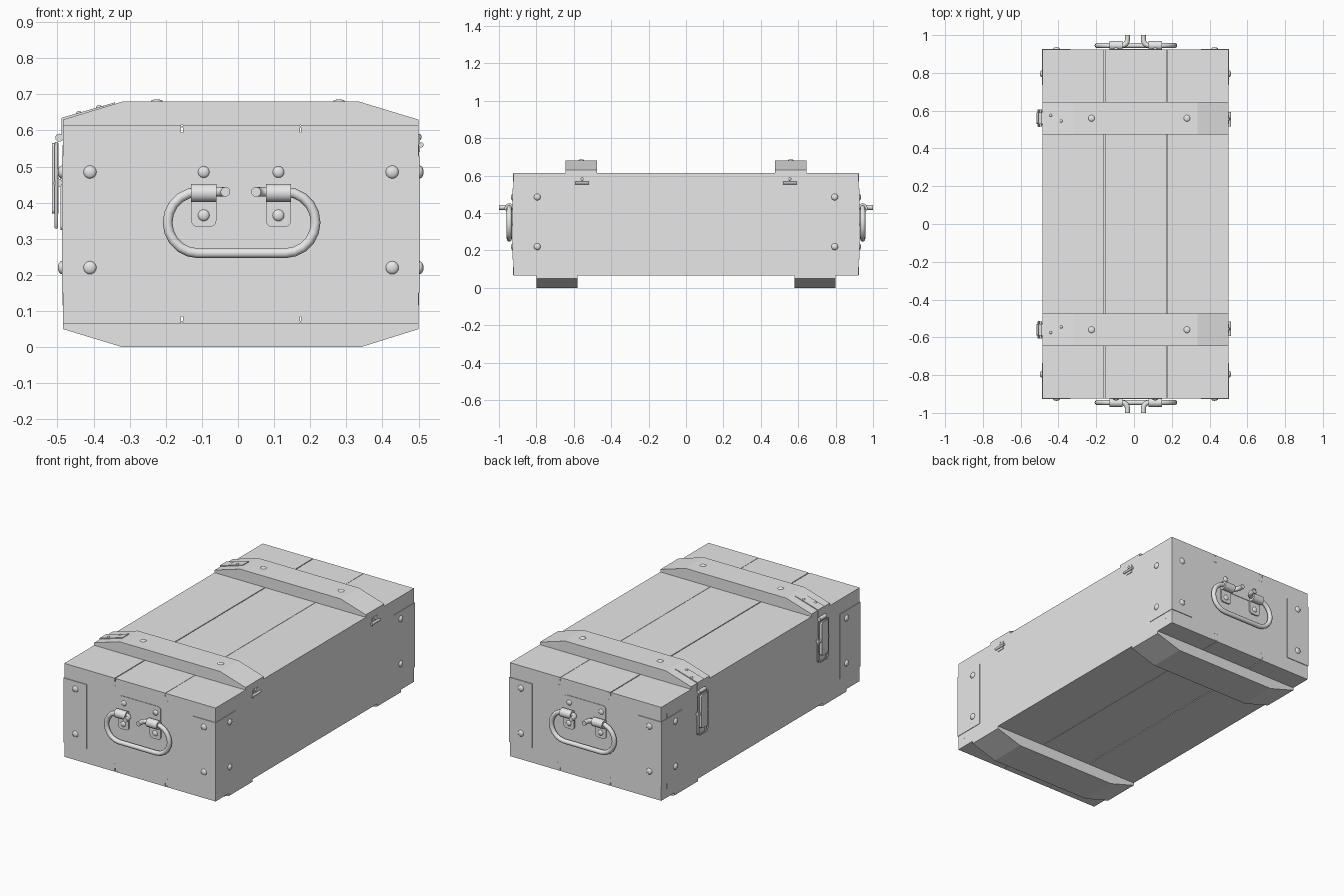
import bpy, bmesh, math
from mathutils import Vector, Matrix

if "Cube" in bpy.data.objects:
    bpy.data.objects.remove(bpy.data.objects["Cube"])

grey = bpy.data.materials.new("plain_grey")
grey.use_nodes = True
grey.diffuse_color = (0.8, 0.8, 0.8, 1)
grey.node_tree.nodes["Principled BSDF"].inputs["Base Color"].default_value = (0.8, 0.8, 0.8, 1)


def finish(name, bm, smooth=False):
    bmesh.ops.recalc_face_normals(bm, faces=bm.faces)
    mesh = bpy.data.meshes.new(name)
    bm.to_mesh(mesh)
    bm.free()
    mesh.materials.append(grey)
    obj = bpy.data.objects.new(name, mesh)
    bpy.context.collection.objects.link(obj)
    if smooth:
        bpy.ops.object.select_all(action='DESELECT')
        obj.select_set(True)
        bpy.context.view_layer.objects.active = obj
        bpy.ops.object.shade_smooth_by_angle(angle=math.radians(40))
    return obj


def box(name, xs, ys, zs, round_axis=None, radius=0.0):
    """Box between limits; optionally round the edges parallel to one axis."""
    bm = bmesh.new()
    bmesh.ops.create_cube(bm, size=1)
    for v in bm.verts:
        v.co = [(sum(r) / 2) + c * abs(r[1] - r[0]) for c, r in zip(v.co, (xs, ys, zs))]
    if round_axis is not None:
        edges = [e for e in bm.edges
                 if abs((e.verts[0].co - e.verts[1].co).normalized()[round_axis]) > 0.9]
        bmesh.ops.bevel(bm, geom=edges, offset=radius, segments=4, profile=0.5, affect='EDGES')
    return finish(name, bm)


def prism(name, profile, y0, y1):
    """Extrude an x-z outline along y."""
    bm = bmesh.new()
    face = bm.faces.new([bm.verts.new((x, y0, z)) for x, z in profile])
    new = bmesh.ops.extrude_face_region(bm, geom=[face])["geom"]
    bmesh.ops.translate(bm, verts=[g for g in new if isinstance(g, bmesh.types.BMVert)],
                        vec=(0, y1 - y0, 0))
    return finish(name, bm)


def dome(name, at, normal, radius, height):
    """Flattened rivet head sitting on a surface."""
    bm = bmesh.new()
    bmesh.ops.create_uvsphere(bm, u_segments=16, v_segments=8, radius=1)
    turn = Vector((0, 0, 1)).rotation_difference(Vector(normal)).to_matrix().to_4x4()
    bm.transform(Matrix.Translation(at) @ turn @ Matrix.Diagonal((radius, radius, height, 1)))
    finish(name, bm, True)


def rod(name, at, axis, radius, length):
    bm = bmesh.new()
    bmesh.ops.create_cone(bm, cap_ends=True, segments=20, radius1=radius, radius2=radius, depth=length)
    turn = Vector((0, 0, 1)).rotation_difference(Vector(axis)).to_matrix().to_4x4()
    bm.transform(Matrix.Translation(at) @ turn)
    finish(name, bm, True)


def wire(name, points, radius, closed=False):
    """Round wire along a path, turned into a mesh."""
    curve = bpy.data.curves.new(name, 'CURVE')
    curve.dimensions = '3D'
    curve.bevel_depth, curve.bevel_resolution, curve.use_fill_caps = radius, 4, True
    line = curve.splines.new('POLY')
    line.points.add(len(points) - 1)
    line.use_cyclic_u = closed
    for p, co in zip(line.points, points):
        p.co = (*co, 1)
    temp = bpy.data.objects.new(name + "_path", curve)
    bpy.context.collection.objects.link(temp)
    bpy.context.view_layer.update()
    mesh = temp.evaluated_get(bpy.context.evaluated_depsgraph_get()).to_mesh()
    bm = bmesh.new()
    bm.from_mesh(mesh)
    bpy.data.objects.remove(temp)
    finish(name, bm, True)


def arc(cx, cz, r, a0, a1, n=10):
    angles = [math.radians(a0 + (a1 - a0) * i / n) for i in range(n + 1)]
    return [(cx + r * math.cos(a), cz + r * math.sin(a)) for a in angles]


LEFT, RIGHT, END = -0.485, 0.5, 0.923
LOW, HIGH = 0.065, 0.615

# Crate core with separate lid and floor planks
box("crate_body", (LEFT, RIGHT), (-END, END), (LOW + 0.02, HIGH - 0.02))
for label, z in (("lid", (HIGH - 0.02, HIGH)), ("floor", (LOW, LOW + 0.02))):
    for i, xs in enumerate(((LEFT, -0.158), (-0.153, 0.172), (0.174, RIGHT))):
        box(f"{label}_plank_{i}", xs, (-END, END), z)

for s in (-1, 1):
    # Cross battens with sloping ends
    prism("top_batten", [(LEFT, HIGH), (RIGHT, HIGH), (RIGHT, 0.63), (0.335, 0.68),
                         (-0.32, 0.68), (LEFT, 0.63)], s * 0.475, s * 0.645)
    prism("bottom_batten", [(LEFT, LOW), (RIGHT, LOW), (RIGHT, 0.05), (0.34, 0),
                            (-0.32, 0), (LEFT, 0.05)], s * 0.58, s * 0.80)
    for x in (-0.225, 0.28):
        dome("batten_bolt", (x, s * 0.56, 0.68), (0, 0, 1), 0.017, 0.006)

    # Corner plates wrapping the ends, with rivets
    for side, edge, x_in, x_rivet in ((-1, LEFT, -0.337, -0.41), (1, RIGHT, 0.355, 0.427)):
        outer = edge + side * 0.003
        box("corner_end_plate", (x_in, outer), (s * END, s * (END + 0.004)), (0.15, 0.53))
        box("corner_side_plate", (edge, outer), (s * 0.735, s * END), (0.15, 0.53))
        for z in (0.22, 0.485):
            dome("end_rivet", (x_rivet, s * (END + 0.004), z), (0, s, 0), 0.018, 0.009)
            dome("side_rivet", (outer, s * 0.795, z), (side, 0, 0), 0.018, 0.011)
        for zs in ((0.115, 0.15), (0.53, 0.56)):
            box("joint_strip", (edge, edge + side * 0.001), (s * 0.868, s * 0.872), zs)

    # Small plank joints on the ends
    for x in (-0.145, 0.182):
        for z in (0.09, 0.59):
            ys = (s * END, s * (END + 0.001))
            box("joint_upright", (x + 0.009, x + 0.013), ys, (z - 0.02, z + 0.02))
            for dz in (-0.02, 0.02):
                box("joint_arm", (x - 0.011, x + 0.011), ys, (z + dz - 0.002, z + dz + 0.002))

    # Carrying handle: backing plate, hinge brackets and bent wire
    y = s * 0.945
    box("handle_plate", (-0.125, 0.145), (s * END, s * (END + 0.003)), (0.41, 0.525), 1, 0.018)
    for x in (-0.095, 0.112):
        box("handle_bracket", (x - 0.035, x + 0.035), (s * END, s * (END + 0.008)),
            (0.333, 0.44), 1, 0.018)
        rod("bracket_sleeve", (x, y, 0.427), (1, 0, 0), 0.025, 0.07)
        dome("bracket_rivet", (x, s * (END + 0.008), 0.365), (0, s, 0), 0.016, 0.008)
        dome("bracket_rivet", (x, s * (END + 0.003), 0.485), (0, s, 0), 0.016, 0.008)
    left_loop = [(x, y, z) for x, z in arc(-0.11, 0.345, 0.085, 90, 270)]
    right_loop = [(x, y, z) for x, z in arc(0.13, 0.345, 0.085, -90, 90)]
    bend = arc(0.03, 0.03, 0.03, 180, 270, 5)
    start = [(-0.035, s, 0.43)] + [(-0.035 - a, s * (0.945 + b), 0.43) for a, b in bend]
    stop = [(0.05 + a, s * (0.945 + b), 0.43) for a, b in reversed(bend)] + [(0.05, s, 0.43)]
    wire("carry_handle", start + left_loop + right_loop + stop, 0.0135)

    # Hinges on the left side
    yc = s * 0.555
    box("hinge_leaf", (RIGHT, RIGHT + 0.004), (yc - 0.022, yc + 0.022), (0.54, 0.59))
    rod("hinge_barrel", (RIGHT + 0.007, yc, 0.56), (0, 1, 0), 0.007, 0.075)
    dome("hinge_pin", (RIGHT + 0.004, yc, 0.582), (1, 0, 0), 0.008, 0.004)

    # Toggle latches on the right side
    yc = s * 0.56
    prism("latch_strap", [(LEFT, 0.63), (-0.34, 0.674), (-0.34, 0.678), (LEFT - 0.004, 0.635),
                          (LEFT - 0.004, 0.575), (LEFT, 0.575)], yc - 0.03, yc + 0.03)
    for x, dy in ((-0.44, 0.015), (-0.385, -0.015)):
        dome("strap_screw", (x, yc + s * dy, 0.633 + (x - LEFT) * 0.3), (-0.29, 0, 0.96), 0.008, 0.008)
    rod("latch_hook", (LEFT - 0.01, yc, 0.58), (0, 1, 0), 0.011, 0.06)
    box("latch_base", (LEFT - 0.006, LEFT), (yc - 0.036, yc + 0.036), (0.325, 0.47), 0, 0.012)
    box("latch_lever", (LEFT - 0.03, LEFT - 0.012), (yc - 0.03, yc + 0.03), (0.37, 0.565), 0, 0.01)
    rod("latch_pivot", (LEFT - 0.014, yc, 0.455), (0, 1, 0), 0.012, 0.09)
    loop = [(LEFT - 0.018, yc + 0.043 * a, z) for a, z in
            ((-1, 0.565), (-1, 0.35), (-0.75, 0.332), (0.75, 0.332), (1, 0.35), (1, 0.565))]
    wire("latch_loop", loop, 0.005, True)
